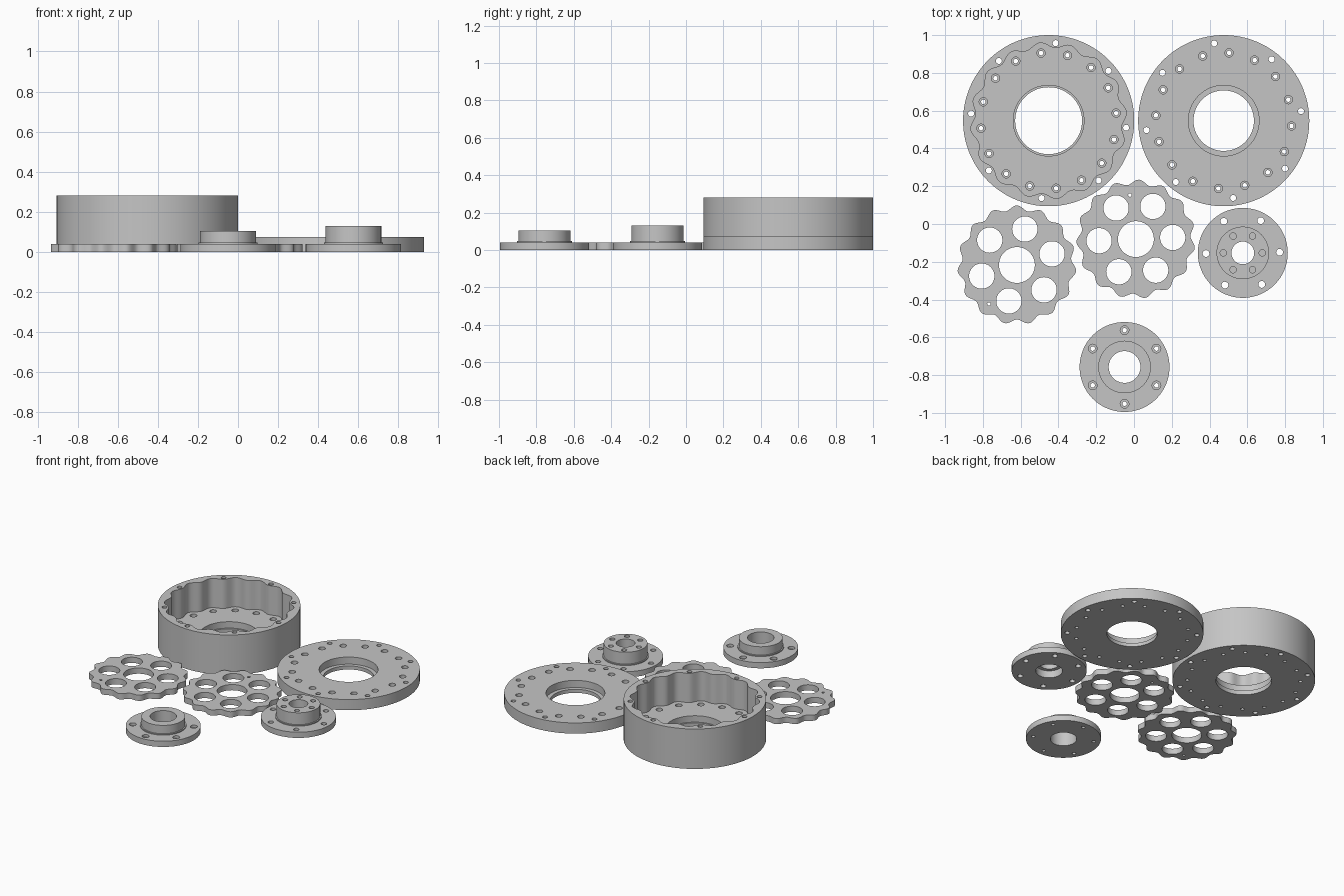
import bpy, bmesh, math

if "Cube" in bpy.data.objects:
    bpy.data.objects.remove(bpy.data.objects["Cube"])

grey = bpy.data.materials.new("machined grey")
grey.diffuse_color = (0.56, 0.56, 0.56, 1)
grey.use_nodes = True
grey.node_tree.nodes["Principled BSDF"].inputs["Base Color"].default_value = grey.diffuse_color


def loft(bm, steps, segs, at=(0, 0), wave=None, closed=False):
    """Stack rings of (radius, z); cap the ends, or join last to first."""
    rings = []
    for r, z in steps:
        ring = []
        for i in range(segs):
            a = math.tau * i / segs
            q = r + (wave(a) if wave else 0)
            ring.append(bm.verts.new((at[0] + q * math.cos(a), at[1] + q * math.sin(a), z)))
        rings.append(ring)
    pairs = list(zip(rings, rings[1:]))
    if closed:
        pairs.append((rings[-1], rings[0]))
    else:
        bm.faces.new(rings[0][::-1])
        bm.faces.new(rings[-1])
    for lo, hi in pairs:
        for i in range(segs):
            j = (i + 1) % segs
            bm.faces.new((lo[i], lo[j], hi[j], hi[i]))


def make(name, bm, loc):
    bmesh.ops.recalc_face_normals(bm, faces=bm.faces)
    me = bpy.data.meshes.new(name)
    bm.to_mesh(me)
    bm.free()
    ob = bpy.data.objects.new(name, me)
    ob.location = (*loc, 0)
    me.materials.append(grey)
    bpy.context.collection.objects.link(ob)
    return ob


def hole_circle(bm, count, radius, start, steps, segs=20):
    """Evenly spaced hole cutters on a bolt circle; start in degrees."""
    for k in range(count):
        a = math.radians(start) + math.tau * k / count
        loft(bm, steps, segs, (radius * math.cos(a), radius * math.sin(a)))


def cut(ob, bm):
    cutter = make("cutter", bm, ob.location[:2])
    cutter.hide_render = True
    bpy.context.view_layer.objects.active = ob
    mod = ob.modifiers.new("cut", 'BOOLEAN')
    mod.operation = 'DIFFERENCE'
    mod.solver = 'EXACT'
    mod.object = cutter
    bpy.ops.object.modifier_apply(modifier=mod.name)
    bpy.data.objects.remove(cutter)


def finish(ob):
    bpy.ops.object.select_all(action='DESELECT')
    ob.select_set(True)
    bpy.context.view_layer.objects.active = ob
    bpy.ops.object.shade_smooth_by_angle(angle=math.radians(30))


def through(r, top):
    return [(r, -0.02), (r, top + 0.02)]


def counterbored(r, head, seat, top):
    return [(r, -0.02), (r, seat), (head, seat), (head, top + 0.02)]


FLOOR, HEIGHT, PLATE = 0.075, 0.28, 0.04

# Ring housing: drum with a sixteen-lobed cavity and a stepped bore
bm = bmesh.new()
loft(bm, [(0.453, 0), (0.453, HEIGHT), (0.187, HEIGHT), (0.187, 0.03), (0.177, 0.03), (0.177, 0)],
     128, closed=True)
housing = make("ring_housing", bm, (-0.452, 0.547))
lobe = math.radians(96.4)
bm = bmesh.new()
loft(bm, [(0.4, FLOOR), (0.4, HEIGHT + 0.02)], 256,
     wave=lambda a: 0.014 * math.cos(16 * (a - lobe)))
cut(housing, bm)
bm = bmesh.new()
hole_circle(bm, 16, 0.36, 6.4, counterbored(0.012, 0.022, 0.05, FLOOR))
hole_circle(bm, 8, 0.412, -5.2, through(0.016, HEIGHT))
cut(housing, bm)
finish(housing)

# Cover plate: disc with a bearing seat and two bolt circles
bm = bmesh.new()
loft(bm, [(0.453, 0), (0.453, FLOOR), (0.187, FLOOR), (0.187, 0.025), (0.16, 0.025), (0.16, 0)],
     128, closed=True)
cover = make("cover_plate", bm, (0.475, 0.547))
bm = bmesh.new()
hole_circle(bm, 16, 0.36, 85.5, counterbored(0.012, 0.022, 0.05, FLOOR))
hole_circle(bm, 8, 0.412, 97, through(0.016, FLOOR))
cut(cover, bm)
finish(cover)

# Two lobed discs: fifteen lobes, centre bore, six roller holes, index hole
for name, loc, peak, first, mark, mark_r in (
        ("lobed_disc_left", (-0.62, -0.217), 90, 17.5, 234.3, 0.254),
        ("lobed_disc_middle", (0.01, -0.08), 87, 2.5, 97.8, 0.235)):
    bm = bmesh.new()
    loft(bm, [(0.302, 0), (0.302, PLATE)], 240,
         wave=lambda a: 0.013 * math.cos(15 * (a - math.radians(peak))))
    disc = make(name, bm, loc)
    bm = bmesh.new()
    loft(bm, through(0.095, PLATE), 64)
    hole_circle(bm, 6, 0.195, first, through(0.067, PLATE), 48)
    hole_circle(bm, 1, mark_r, mark, through(0.009, PLATE), 16)
    cut(disc, bm)
    finish(disc)

# Output flange: tall boss with blind holes on top, plain holes in the rim
bm = bmesh.new()
loft(bm, [(0.238, 0), (0.238, PLATE), (0.147, PLATE), (0.147, 0.047), (0.139, 0.047), (0.139, 0.13),
          (0.06, 0.13), (0.06, 0.05), (0.085, 0.05), (0.085, 0)], 96, closed=True)
output = make("output_flange", bm, (0.576, -0.153))
bm = bmesh.new()
hole_circle(bm, 6, 0.103, 0, [(0.017, 0.075), (0.017, 0.15)])
hole_circle(bm, 6, 0.195, 1, through(0.018, PLATE))
cut(output, bm)
finish(output)

# Support flange: short boss with a wide bore and counterbored rim holes
bm = bmesh.new()
loft(bm, [(0.238, 0), (0.238, PLATE), (0.147, PLATE), (0.147, 0.047), (0.139, 0.047), (0.139, 0.105),
          (0.084, 0.105), (0.084, 0)], 96, closed=True)
support = make("support_flange", bm, (-0.05, -0.757))
bm = bmesh.new()
hole_circle(bm, 6, 0.195, 30, counterbored(0.012, 0.023, 0.022, PLATE))
cut(support, bm)
finish(support)
